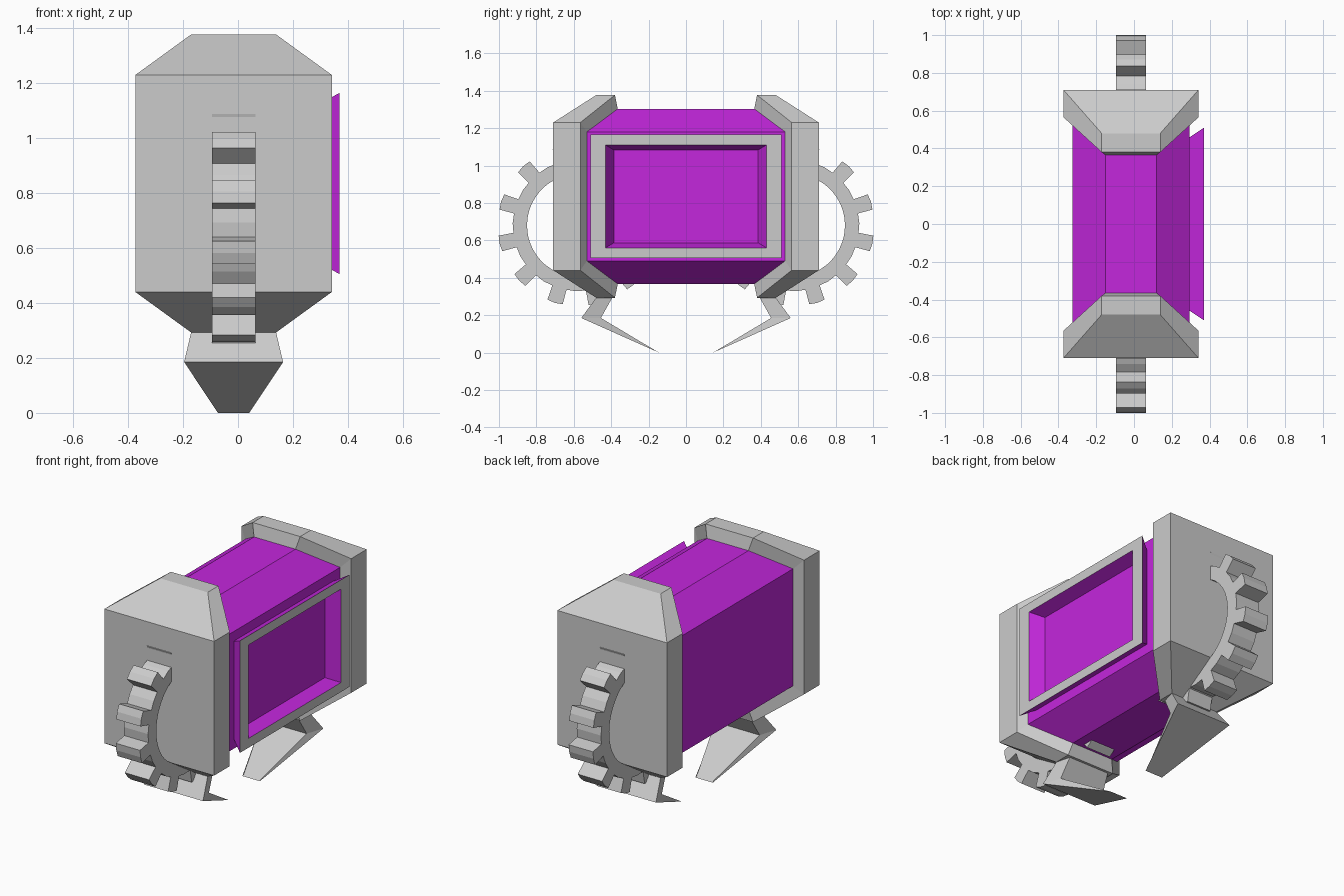
import bpy
import bmesh
from math import sin, cos, radians

if "Cube" in bpy.data.objects:
    bpy.data.objects.remove(bpy.data.objects["Cube"])

CX, CZ = -0.016, 0.835      # centre line of the main shell

purple = bpy.data.materials.new("purple_paint")
purple.diffuse_color = (0.55, 0.02, 0.72, 1)
purple.use_nodes = True
purple.node_tree.nodes["Principled BSDF"].inputs["Base Color"].default_value = purple.diffuse_color


def loft(name, rings, faces_first=(), faces_last=(), closed=False, mat=None):
    """Bridge equal-sized rings with quads; optional end faces by ring index."""
    bm = bmesh.new()
    rs = [[bm.verts.new(p) for p in r] for r in rings]
    n = len(rs[0])
    pairs = list(zip(rs, rs[1:]))
    if closed:
        pairs.append((rs[-1], rs[0]))
    for a, b in pairs:
        for i in range(n):
            j = (i + 1) % n
            bm.faces.new((a[i], a[j], b[j], b[i]))
    for ring, faces in ((rs[0], faces_first), (rs[-1], faces_last)):
        for f in faces:
            bm.faces.new([ring[i] for i in f])
    bmesh.ops.recalc_face_normals(bm, faces=bm.faces)
    me = bpy.data.meshes.new(name)
    bm.to_mesh(me)
    bm.free()
    ob = bpy.data.objects.new(name, me)
    bpy.context.collection.objects.link(ob)
    if mat:
        me.materials.append(mat)
    return ob


def shell_ring(s, w, n, z1, z2, y_wide, y_narrow):
    """Eight-point outline: wide waist, narrow top and bottom leaning inward."""
    pts = [(w, z1), (n, z2), (-n, z2), (-w, z1),
           (-w, -z1), (-n, -z2), (n, -z2), (w, -z1)]
    return [(CX + x, s * (y_wide if abs(z) == z1 else y_narrow), CZ + z)
            for x, z in pts]


def rect_ring(x, hy, hz):
    return [(x, a * hy, CZ + b * hz) for a, b in
            ((-1, -1), (1, -1), (1, 1), (-1, 1))]


END = ((0, 1, 2, 3), (0, 3, 4, 7), (4, 5, 6, 7))
QUAD = ((0, 1, 2, 3),)
BODY = (0.31, 0.135, 0.345, 0.468, 0.53, 0.365)

# purple body
loft("body", [shell_ring(s, *BODY) for s in (-1, 1)], END, END, mat=purple)

# screen housing: flared purple sides, recessed screen, grey bezel on the rim
loft("screen_housing", [rect_ring(0.288, 0.455, 0.285),
                        rect_ring(0.37, 0.51, 0.33)], mat=purple)
loft("screen", [rect_ring(0.37, 0.43, 0.275),
                rect_ring(0.297, 0.385, 0.248)], (), QUAD, mat=purple)
loft("screen_bezel", [rect_ring(0.37, 0.51, 0.33),
                      rect_ring(0.37, 0.43, 0.275)])


def gear_ring(x, s, inner):
    """Twelve-tooth outline, or the matching round hole."""
    pts = []
    for k in range(12):
        mid = 17 + 30 * k
        for off, r in ((-6.5, 0.35), (-5.7, 0.43), (0, 0.433), (5.7, 0.43),
                       (6.5, 0.35), (15, 0.352)):
            a = radians(mid + off)
            r = 0.275 if inner else r
            pts.append((x, s * (0.575 + r * cos(a)), 0.68 + r * sin(a)))
    return pts


def leg_ring(s, outer, inner, w_out, w_in):
    return [(CX - w_out, s * outer[0], outer[1]), (CX + w_out, s * outer[0], outer[1]),
            (CX + w_in, s * inner[0], inner[1]), (CX - w_in, s * inner[0], inner[1])]


for s, side in ((-1, "front"), (1, "back")):
    # end cap with sloped top and bottom
    loft(side + "_end_cap", [
        shell_ring(s, 0.3575, 0.155, 0.395, 0.542, 0.71, 0.48),
        shell_ring(s, 0.3575, 0.155, 0.395, 0.542, 0.565, 0.38),
        shell_ring(s, *BODY)], END)
    # gear ring sunk into the cap
    loft(side + "_gear", [gear_ring(-0.095, s, False), gear_ring(0.063, s, False),
                          gear_ring(0.063, s, True), gear_ring(-0.095, s, True)],
         closed=True)
    # bent leg tapering to a thin toe
    loft(side + "_leg", [
        leg_ring(s, (0.475, 0.30), (0.385, 0.31), 0.153, 0.13),
        leg_ring(s, (0.56, 0.185), (0.455, 0.185), 0.18, 0.145),
        leg_ring(s, (0.145, 0.0), (0.155, 0.006), 0.057, 0.055)], QUAD, QUAD)
